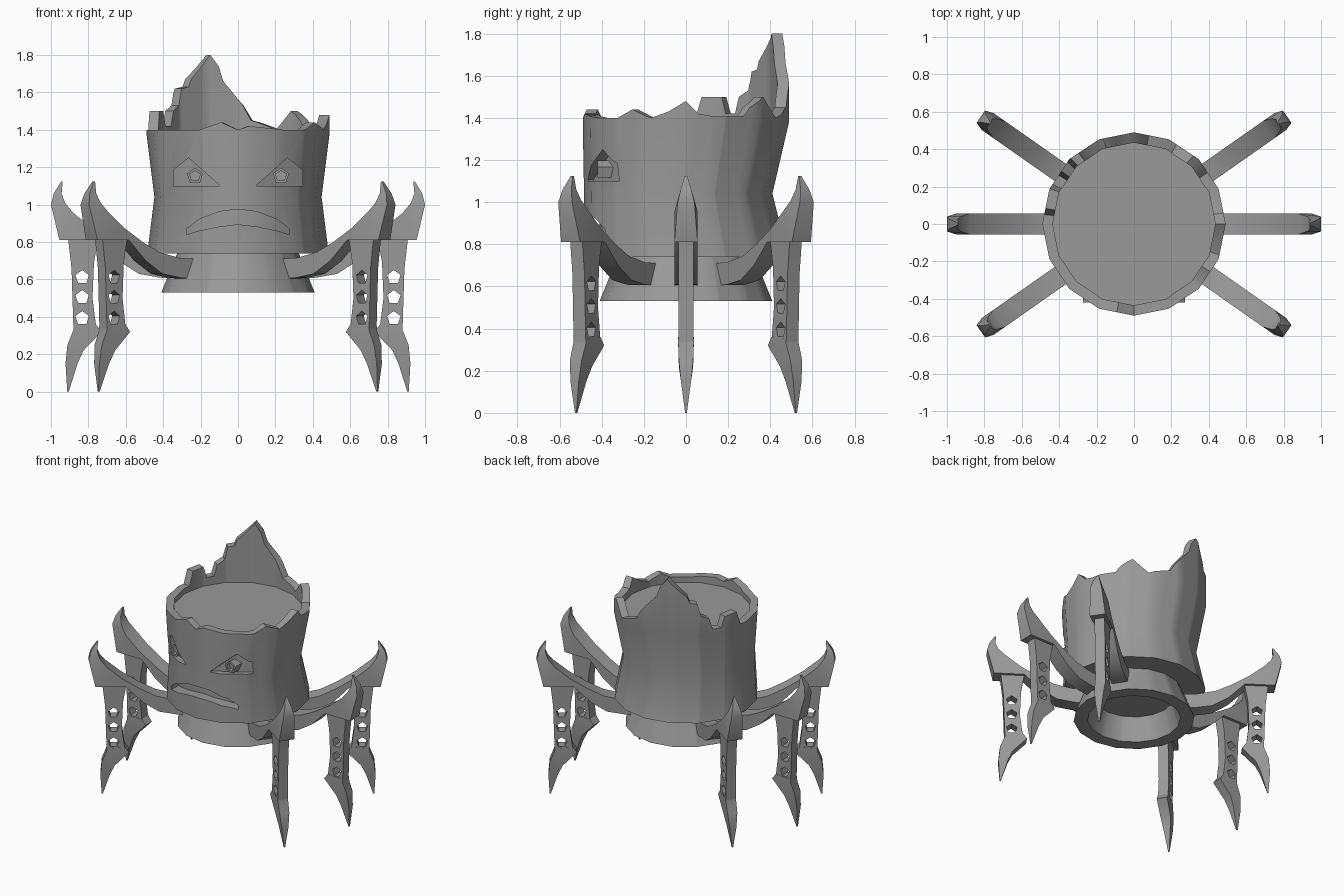
import bpy, bmesh, math
from mathutils import Matrix

if "Cube" in bpy.data.objects:
    bpy.data.objects.remove(bpy.data.objects["Cube"])

grey = bpy.data.materials.new("stone_grey")
grey.diffuse_color = (0.32, 0.32, 0.32, 1)
grey.use_nodes = True
grey.node_tree.nodes["Principled BSDF"].inputs["Base Color"].default_value = grey.diffuse_color


def loft(name, sections):
    """Skin equal-length closed sections and cap both ends."""
    bm = bmesh.new()
    rings = [[bm.verts.new(p) for p in s] for s in sections]
    n = len(rings[0])
    for a, b in zip(rings, rings[1:]):
        for i in range(n):
            j = (i + 1) % n
            bm.faces.new((a[i], a[j], b[j], b[i]))
    bm.faces.new(rings[0])
    bm.faces.new(rings[-1])
    bmesh.ops.recalc_face_normals(bm, faces=bm.faces)
    me = bpy.data.meshes.new(name)
    bm.to_mesh(me)
    bm.free()
    me.materials.append(grey)
    ob = bpy.data.objects.new(name, me)
    bpy.context.collection.objects.link(ob)
    return ob


def activate(ob):
    bpy.ops.object.select_all(action='DESELECT')
    ob.select_set(True)
    bpy.context.view_layer.objects.active = ob


def cut(ob, cutter):
    mod = ob.modifiers.new("cut", 'BOOLEAN')
    mod.operation = 'DIFFERENCE'
    mod.solver = 'EXACT'
    mod.object = cutter
    activate(ob)
    bpy.ops.object.modifier_apply(modifier=mod.name)
    bpy.data.objects.remove(cutter)


def smooth(ob, deg=30):
    activate(ob)
    bpy.ops.object.shade_smooth_by_angle(angle=math.radians(deg))


def pentagon(cx, y, cz, r):
    return [(cx + r * math.sin(k * math.tau / 5), y, cz + r * math.cos(k * math.tau / 5))
            for k in range(5)]


# Stump body: 16-sided loft with a broken rim (angle in degrees, height)
rim = [(0, 1.48), (7, 1.42), (14, 1.41), (23, 1.41), (35, 1.41), (39, 1.45), (49, 1.50),
       (56.5, 1.44), (62, 1.40), (76, 1.44), (80.6, 1.45), (86.5, 1.53), (95, 1.61),
       (100.6, 1.66), (104, 1.74), (110, 1.80), (118, 1.73), (126, 1.67), (128, 1.63),
       (134, 1.62), (137, 1.53), (144, 1.50), (147, 1.42), (154, 1.42), (157, 1.50),
       (170, 1.50), (174, 1.40), (210, 1.40), (245, 1.40), (259, 1.44), (270, 1.40),
       (277, 1.42), (300, 1.40), (318, 1.40), (328, 1.44), (340, 1.40), (350, 1.43),
       (360, 1.48)]


def rim_height(a):
    for (a0, z0), (a1, z1) in zip(rim, rim[1:]):
        if a0 <= a <= a1:
            return z0 + (z1 - z0) * (a - a0) / (a1 - a0)


angles = sorted({p[0] for p in rim[:-1]} | {k * 22.5 for k in range(16)})


def ring(r, z=None, cy=0.0):
    pts = []
    for a in angles:
        k = r * math.cos(math.pi / 16) / math.cos(math.radians(a % 22.5 - 11.25))
        t = math.radians(a)
        pts.append((k * math.cos(t), k * math.sin(t) + cy, rim_height(a) if z is None else z))
    return pts


body = loft("stump_body", [
    ring(.27, .70), ring(.315, .53), ring(.41, .53), ring(.325, .74), ring(.485, .74),
    ring(.447, 1.04, -.037), ring(.49, 1.385), ring(.49), ring(.435), ring(.435, 1.36)])


# Carved eyes and mouth
def slot(stations):
    return loft("cutter", [[(x, -.6, lo), (x, -.6, hi), (x, y, hi), (x, y, lo)]
                           for x, y, lo, hi in stations])


for s in (-1, 1):
    cut(body, slot([(s * .10, -.44, 1.10, 1.105), (s * .265, -.35, 1.10, 1.25),
                    (s * .345, -.29, 1.10, 1.185)]))
mouth = [(.275, .84, .87), (.21, .86, .92), (.10, .883, .963), (0, .895, .975)]
mouth = [(-x, lo, hi) for x, lo, hi in mouth] + [m for m in mouth[-2::-1]]
cut(body, slot([(x, -math.sqrt(.41 ** 2 - x * x), lo, hi) for x, lo, hi in mouth]))
smooth(body)

# Ring-shaped pupils
for s, side in ((-1, "left"), (1, "right")):
    loft(side + "_pupil", [pentagon(s * .23, y, 1.153, r) for y, r in
                           ((-.32, .045), (-.42, .045), (-.42, .03), (-.39, .03))])


# Leg parts in the radial plane: upper point, lower point, half width
def limb(name, stations):
    return loft(name, [[(r0, -w, z0), (r0, w, z0), (r1, w, z1), (r1, -w, z1)]
                       for r0, z0, r1, z1, w in stations])


arm = limb("leg_arm", [
    (.30, .71, .30, .60, .055), (.42, .715, .42, .61, .055), (.55, .745, .53, .63, .055),
    (.66, .80, .64, .70, .055), (.78, .875, .75, .81, .055), (.88, .955, .955, .81, .055),
    (.925, 1.01, 1.0, 1.0, .04), (.943, 1.06, .985, 1.06, .025),
    (.937, 1.125, .945, 1.125, .006)])
smooth(arm)

shin = limb("leg_shin", [
    (.91, .83, .745, .83, .035), (.89, .66, .77, .69, .035), (.885, .50, .778, .50, .035),
    (.88, .34, .76, .36, .035)])
for z in (.612, .505, .393):
    cut(shin, loft("cutter", [pentagon(.833, y, z, .038) for y in (-.1, .1)]))
smooth(shin)

foot = limb("leg_foot", [
    (.88, .35, .76, .36, .037), (.88, .33, .73, .32, .037), (.912, .25, .826, .22, .034),
    (.922, .15, .858, .15, .024), (.913, 0, .905, 0, .004)])
smooth(foot)

# Six legs around the stump
for i, deg in enumerate((0, 35, 145, 180, 215, 325)):
    for part in (arm, shin, foot):
        ob = part if i == 0 else part.copy()
        if i:
            bpy.context.collection.objects.link(ob)
        ob.matrix_world = Matrix.Rotation(math.radians(deg), 4, 'Z')
